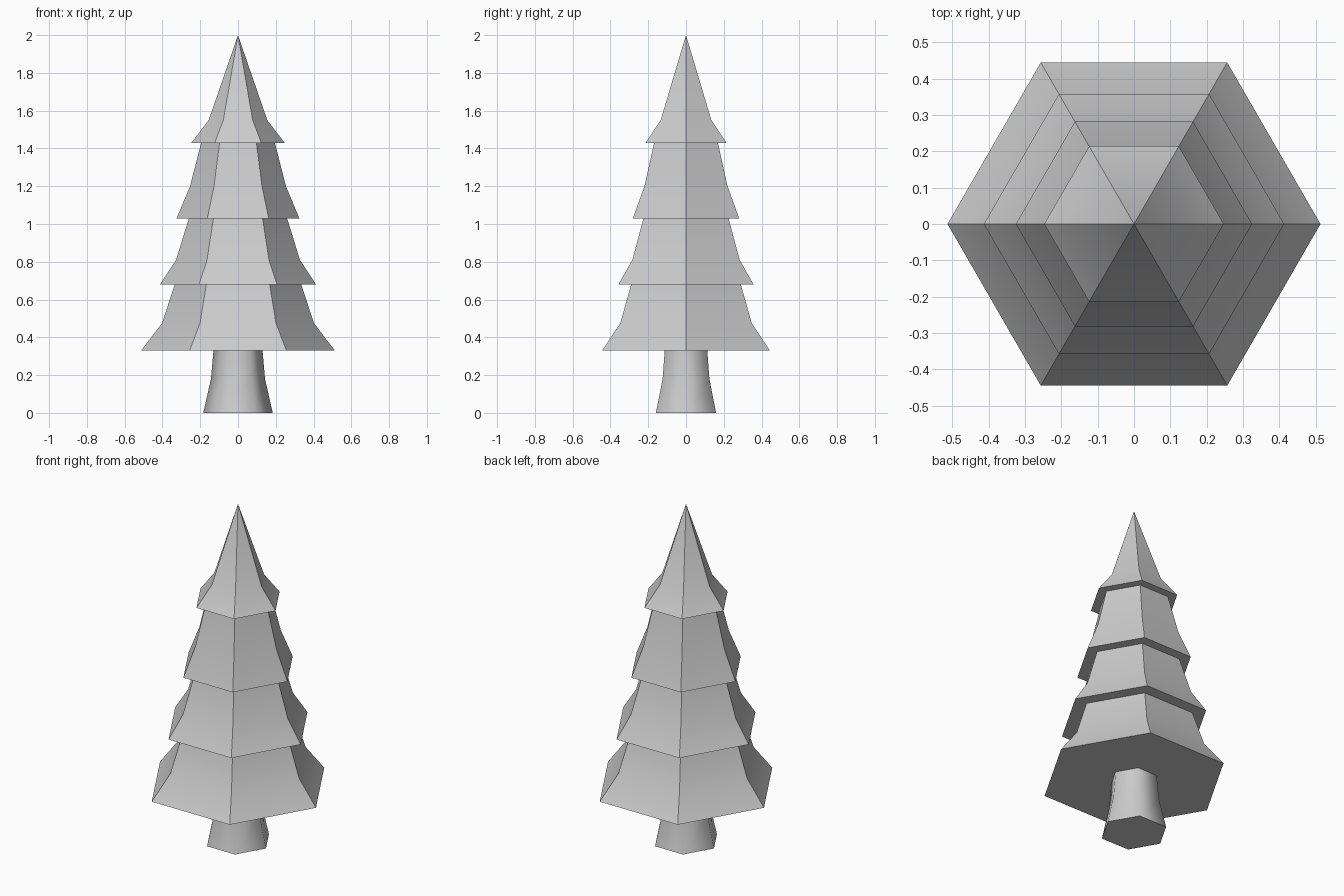
import bpy, bmesh
from math import cos, sin, pi, radians

if "Cube" in bpy.data.objects:
    bpy.data.objects.remove(bpy.data.objects["Cube"])

SIDES = 6


def lathe(name, profile, smooth_angle):
    """Six-sided solid from (radius, height) points, bottom to top; radius 0 makes a tip."""
    bm = bmesh.new()
    rings = []
    for r, z in profile:
        if r == 0:
            rings.append([bm.verts.new((0, 0, z))] * SIDES)
        else:
            rings.append([bm.verts.new((r * cos(2 * pi * i / SIDES), r * sin(2 * pi * i / SIDES), z))
                          for i in range(SIDES)])
    bm.faces.new(rings[0][::-1])
    for low, high in zip(rings, rings[1:]):
        for i in range(SIDES):
            j = (i + 1) % SIDES
            corners = [low[i], low[j], high[j], high[i]]
            bm.faces.new(list(dict.fromkeys(corners)))
    mesh = bpy.data.meshes.new(name)
    bm.to_mesh(mesh)
    bm.free()
    obj = bpy.data.objects.new(name, mesh)
    bpy.context.collection.objects.link(obj)
    bpy.ops.object.select_all(action='DESELECT')
    obj.select_set(True)
    bpy.context.view_layer.objects.active = obj
    bpy.ops.object.shade_smooth_by_angle(angle=radians(smooth_angle))
    return obj


# Trunk: smooth around its sides, flaring at the foot
lathe("trunk", [(0.184, 0), (0.143, 0.18), (0.13, 0.33)], 70)

# Foliage: four flared tiers with flat undersides, crisp hexagonal corners
lathe("foliage", [
    (0.513, 0.33), (0.402, 0.475), (0.335, 0.68),
    (0.413, 0.68), (0.328, 0.81), (0.26, 1.03),
    (0.325, 1.03), (0.254, 1.20), (0.195, 1.43),
    (0.247, 1.43), (0.155, 1.55), (0, 2.0)], 30)
